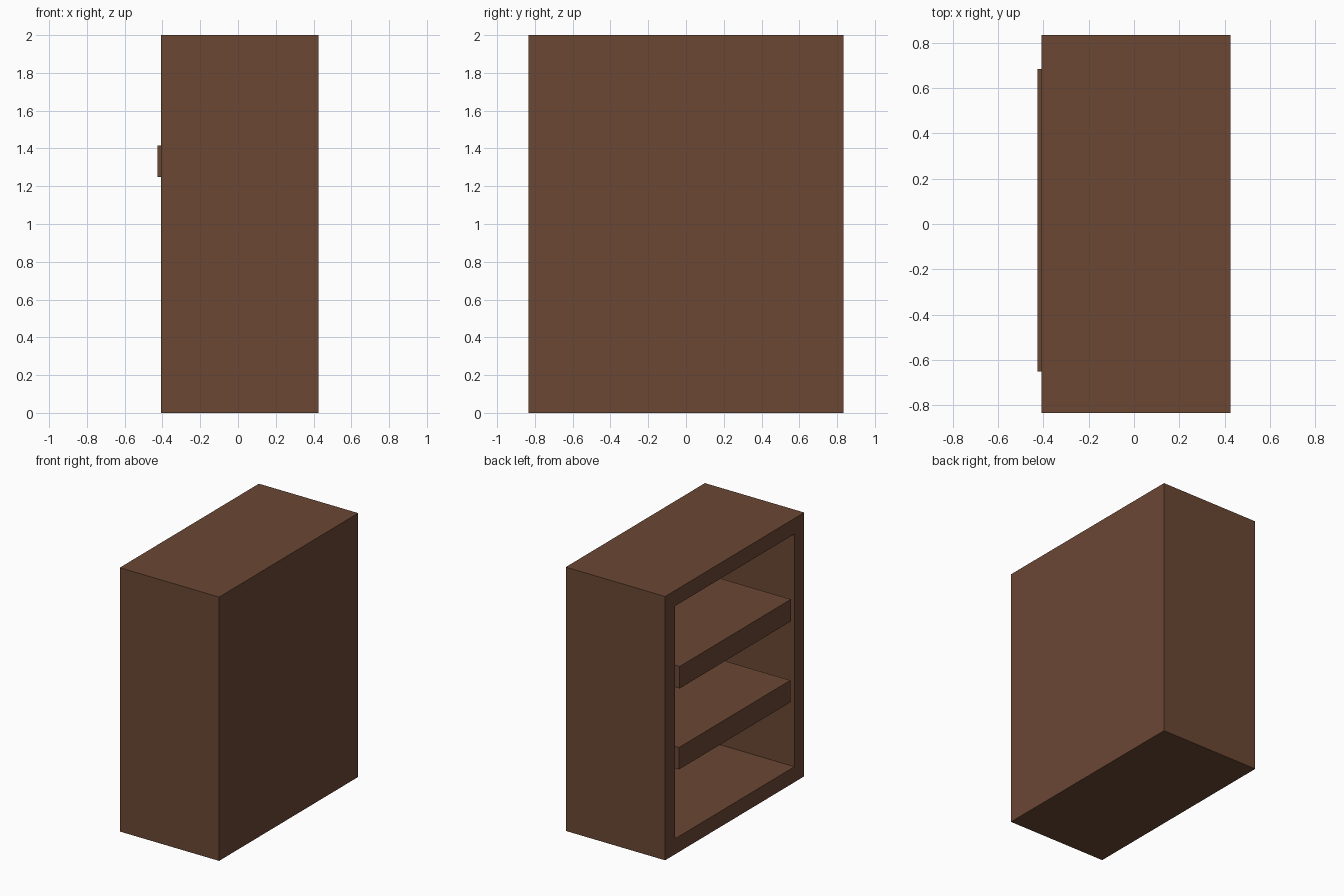
import bpy
import bmesh
from mathutils import Matrix, Vector

if "Cube" in bpy.data.objects:
    bpy.data.objects.remove(bpy.data.objects["Cube"])

U = 1 / 12            # design module
WALL = 2 * U          # board thickness
X0, X1 = 0.425 - 10 * U, 0.425   # open side and closed back of the case
HALF_Y = 10 * U
SLIP = 0.2 * U        # the upper shelf is pulled slightly out of place

wood = bpy.data.materials.new("dark_brown_wood")
wood.diffuse_color = (0.145, 0.063, 0.034, 1)
wood.use_nodes = True
wood.node_tree.nodes["Principled BSDF"].inputs["Base Color"].default_value = wood.diffuse_color


def box_mesh(lo, hi):
    lo, hi = Vector(lo), Vector(hi)
    bm = bmesh.new()
    bmesh.ops.create_cube(bm, size=1, matrix=Matrix.Translation((lo + hi) / 2)
                          @ Matrix.Diagonal((*(hi - lo), 1)))
    return bm


def finish(bm, name):
    bmesh.ops.recalc_face_normals(bm, faces=bm.faces[:])
    mesh = bpy.data.meshes.new(name)
    bm.to_mesh(mesh)
    bm.free()
    mesh.materials.append(wood)
    obj = bpy.data.objects.new(name, mesh)
    bpy.context.collection.objects.link(obj)
    return obj


# Case: a block hollowed out from its open -x side
bm = box_mesh((X0, -HALF_Y, 0), (X1, HALF_Y, 2))
bm.normal_update()
opening = min(bm.faces, key=lambda f: f.calc_center_median().x)
bmesh.ops.inset_region(bm, faces=[opening], thickness=WALL)
inner = bmesh.ops.extrude_discrete_faces(bm, faces=[opening])["faces"][0]
bmesh.ops.translate(bm, verts=inner.verts[:], vec=(X1 - WALL - X0, 0, 0))
finish(bm, "bookcase_case")

# Shelves: the lower one flush, the upper one shifted out and sideways
for name, z, slip in (("lower_shelf", 7.5 * U, 0), ("upper_shelf", 15 * U, SLIP)):
    half = HALF_Y - WALL
    finish(box_mesh((X0 - slip, -half + slip, z),
                    (X1 - WALL - slip, half + slip, z + WALL)), name)
